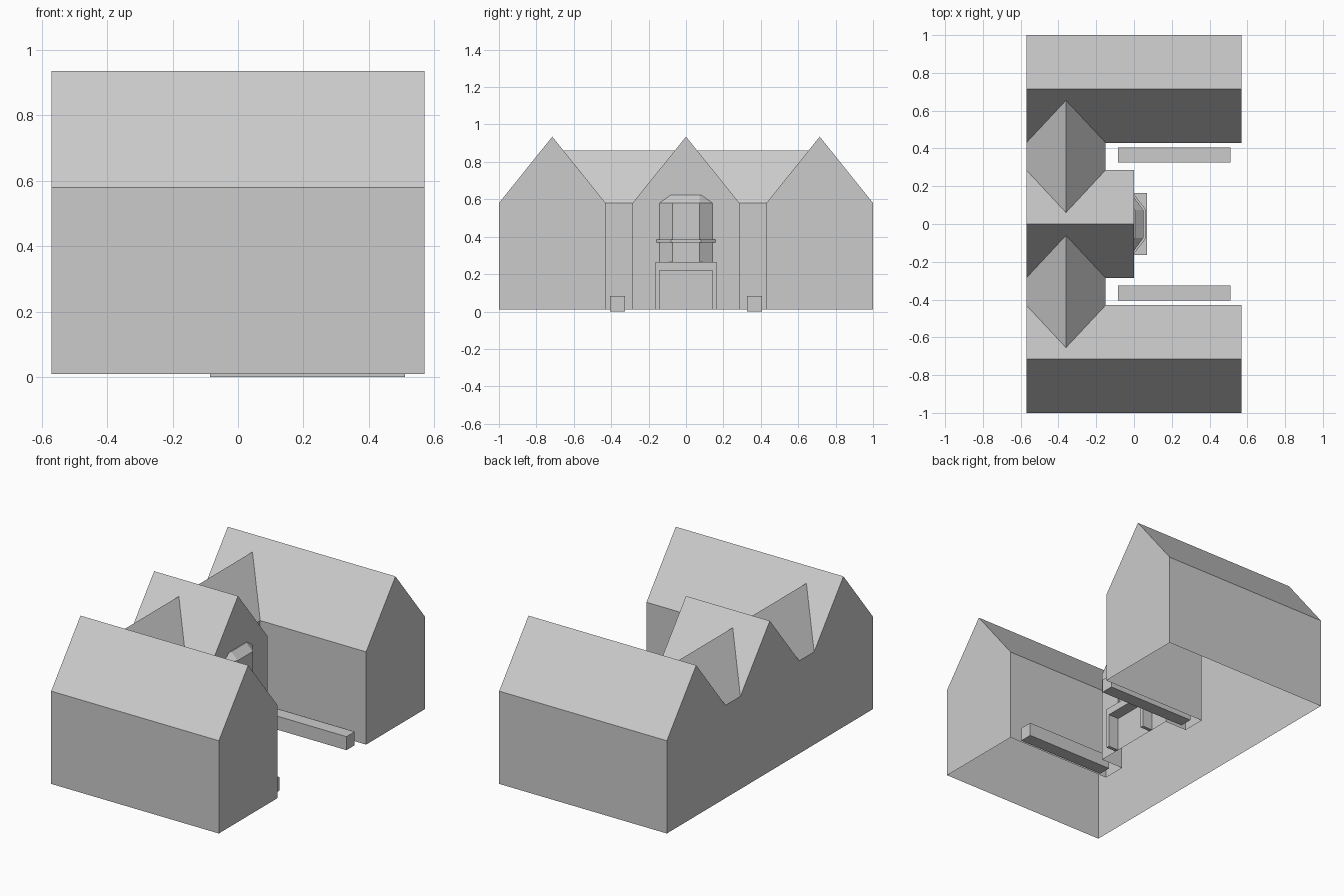
import bpy, bmesh

if "Cube" in bpy.data.objects:
    bpy.data.objects.remove(bpy.data.objects["Cube"])

BASE, EAVE, RIDGE, LINK = 0.01, 0.58, 0.935, 0.86   # heights
END, SIDE, OUT, IN, MID = 0.57, 0.715, 1.0, 0.43, 0.286
LX0, LX1, LXM = -0.57, -0.15, -0.36                 # link range in x
GAP = (RIDGE - LINK) * MID / (RIDGE - EAVE)         # link ridge stops short of wing ridge


def finish(name, bm, recalc=True):
    bmesh.ops.remove_doubles(bm, verts=bm.verts, dist=1e-5)
    if recalc:
        bmesh.ops.recalc_face_normals(bm, faces=bm.faces)
    me = bpy.data.meshes.new(name)
    bm.to_mesh(me)
    bm.free()
    ob = bpy.data.objects.new(name, me)
    bpy.context.collection.objects.link(ob)
    return ob


def add_face(bm, pts):
    bm.faces.new([bm.verts.new(p) for p in pts])


def loft(name, low, high):
    """Closed solid between two matching loops of points."""
    bm = bmesh.new()
    a = [bm.verts.new(p) for p in low]
    b = [bm.verts.new(p) for p in high]
    bm.faces.new(a)
    bm.faces.new(b)
    for i in range(len(a)):
        j = (i + 1) % len(a)
        bm.faces.new((a[i], a[j], b[j], b[i]))
    return finish(name, bm)


# House shell: three gabled wings and two links, open underneath
bm = bmesh.new()
for s in (1, -1):
    def face(pts):
        add_face(bm, [(x, s * y, z) for x, y, z in pts])

    def wall(x0, y0, x1, y1):
        face([(x0, y0, BASE), (x1, y1, BASE), (x1, y1, EAVE), (x0, y0, EAVE)])

    # back wall and gable ends
    face([(-END, y, z) for y, z in ((0, BASE), (OUT, BASE), (OUT, EAVE), (SIDE, RIDGE),
                                    (IN, EAVE), (MID, EAVE), (0, RIDGE))])
    face([(END, y, z) for y, z in ((IN, BASE), (OUT, BASE), (OUT, EAVE), (SIDE, RIDGE), (IN, EAVE))])
    face([(0, y, z) for y, z in ((0, BASE), (MID, BASE), (MID, EAVE), (0, RIDGE))])
    # long walls
    wall(-END, OUT, END, OUT)
    wall(LX1, IN, END, IN)
    wall(LX1, MID, 0, MID)
    wall(LX1, MID, LX1, IN)
    # wing roofs, notched where the link roof meets them
    face([(-END, OUT, EAVE), (END, OUT, EAVE), (END, SIDE, RIDGE), (-END, SIDE, RIDGE)])
    for y, top, apex, x1 in ((IN, SIDE, SIDE - GAP, END), (MID, 0, GAP, 0)):
        face([(-END, y, EAVE), (LXM, apex, LINK), (LX1, y, EAVE), (x1, y, EAVE),
              (x1, top, RIDGE), (-END, top, RIDGE)])
    # link roof
    for x in (LX0, LX1):
        face([(x, MID, EAVE), (x, IN, EAVE), (LXM, SIDE - GAP, LINK), (LXM, GAP, LINK)])
finish("house_shell", bm)

# Entrance portal: two piers and a lintel
portal = [(-0.163, BASE), (-0.163, 0.265), (0.163, 0.265), (0.163, BASE),
          (0.142, BASE), (0.142, 0.22), (-0.142, 0.22), (-0.142, BASE)]
loft("entrance_portal", [(0, y, z) for y, z in portal], [(0.07, y, z) for y, z in portal])


# Bay window above the entrance
def bay(half, front, depth, z):
    return [(0, -half, z), (depth, -front, z), (depth, front, z), (0, half, z)]


loft("bay_window", bay(0.142, 0.073, 0.05, 0.265), bay(0.142, 0.073, 0.05, EAVE))
loft("bay_sill_band", bay(0.157, 0.08, 0.06, 0.37), bay(0.157, 0.08, 0.06, 0.385))
loft("bay_roof", bay(0.142, 0.073, 0.05, EAVE), bay(0.083, 0.073, 0.005, 0.622))

# Low courtyard benches
for name, s in (("left_bench", -1), ("right_bench", 1)):
    foot = [(-0.085, s * 0.325), (0.51, s * 0.325), (0.51, s * 0.405), (-0.085, s * 0.405)]
    loft(name, [(x, y, 0) for x, y in foot], [(x, y, 0.083) for x, y in foot])
